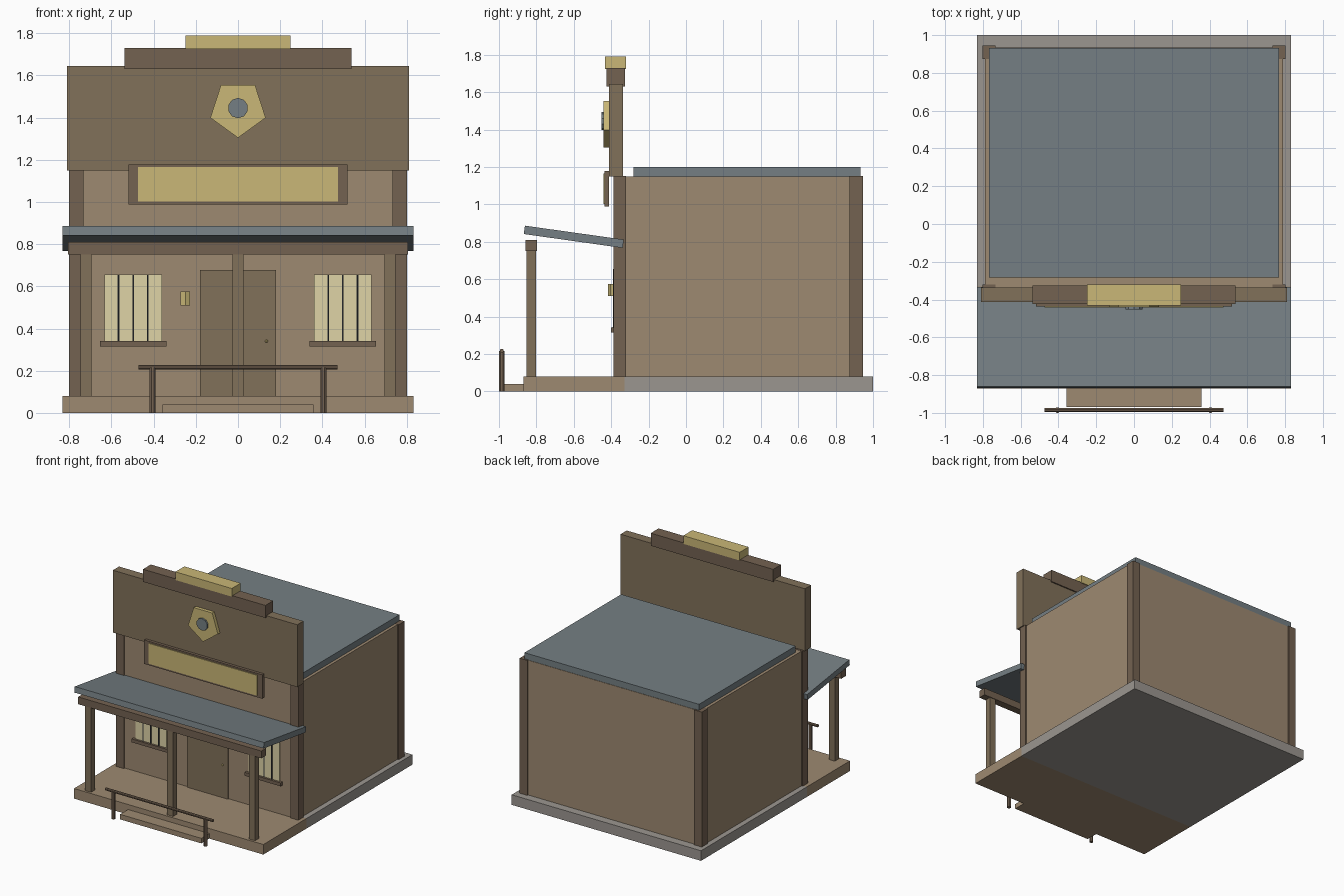
import bpy
import bmesh
from math import radians, pi
from mathutils import Matrix

if "Cube" in bpy.data.objects:
    bpy.data.objects.remove(bpy.data.objects["Cube"])


def material(name, r, g, b):
    m = bpy.data.materials.new(name)
    lin = [(c / 255) ** 2.2 for c in (r, g, b)]
    m.diffuse_color = (*lin, 1)
    m.use_nodes = True
    m.node_tree.nodes["Principled BSDF"].inputs["Base Color"].default_value = m.diffuse_color
    return m


WALL = material("wall_wood", 156, 136, 112)
FACADE = material("facade_wood", 128, 112, 90)
TRIM = material("trim_wood", 115, 98, 82)
GOLD = material("gold", 200, 182, 118)
ROOF = material("roof_slate", 116, 126, 130)
STONE = material("stone", 154, 149, 143)
PANE = material("lit_pane", 222, 210, 165)
IRON = material("iron", 55, 58, 62)


def finish(name, bm, mat):
    bmesh.ops.recalc_face_normals(bm, faces=bm.faces)
    me = bpy.data.meshes.new(name)
    bm.to_mesh(me)
    bm.free()
    me.materials.append(mat)
    ob = bpy.data.objects.new(name, me)
    bpy.context.collection.objects.link(ob)
    return ob


def box(name, x, y, z, mat):
    """Box from (min, max) ranges."""
    bm = bmesh.new()
    bmesh.ops.create_cube(bm, size=1)
    for v in bm.verts:
        v.co = [r[0] if c < 0 else r[1] for c, r in zip(v.co, (x, y, z))]
    return finish(name, bm, mat)


def prism(name, centre, radius, depth, sides, mat, axis="Z", spin=0):
    """Regular prism along an axis, spin turns it about its own axis."""
    turn = {"Z": Matrix(), "Y": Matrix.Rotation(pi / 2, 4, "X"),
            "X": Matrix.Rotation(pi / 2, 4, "Y")}[axis]
    bm = bmesh.new()
    bmesh.ops.create_cone(
        bm, cap_ends=True, segments=sides, radius1=radius, radius2=radius, depth=depth,
        matrix=Matrix.Translation(centre) @ turn @ Matrix.Rotation(spin, 4, "Z"))
    return finish(name, bm, mat)


def span(c, half):
    return (c - half, c + half)


# Ground works
box("foundation", (-0.832, 0.832), (-0.33, 1.0), (0, 0.08), STONE)
box("porch_deck", (-0.832, 0.832), (-0.87, -0.33), (0, 0.08), WALL)
box("porch_step", (-0.357, 0.357), (-0.97, -0.865), (0, 0.04), WALL)

# Main building
box("building_body", (-0.79, 0.79), (-0.375, 0.935), (0.08, 1.15), WALL)
box("main_roof", (-0.767, 0.767), (-0.282, 0.932), (1.15, 1.2), ROOF)
for s in (-1, 1):
    for tag, y in (("front", (-0.387, -0.32)), ("back", (0.873, 0.945))):
        box("corner_post_" + tag, span(s * 0.767, 0.034), y, (0.08, 1.152), TRIM)

# False front
box("false_front", (-0.81, 0.81), (-0.413, -0.336), (1.15, 1.645), FACADE)
box("false_front_cap", (-0.538, 0.538), (-0.424, -0.326), (1.63, 1.73), TRIM)
box("false_front_crest", (-0.248, 0.248), (-0.432, -0.32), (1.725, 1.79), GOLD)
prism("pentagon_badge", (0, -0.425, 1.442), 0.138, 0.03, 5, GOLD, "Y", pi)
prism("badge_centre", (0, -0.44, 1.445), 0.048, 0.026, 10, ROOF, "Y")
box("sign_frame", (-0.519, 0.519), (-0.436, -0.411), (0.988, 1.178), TRIM)
box("sign_panel", (-0.475, 0.475), (-0.442, -0.43), (1.003, 1.165), GOLD)

# Porch roof, beam and posts
roof = box("porch_roof", (-0.832, 0.832), (-0.267, 0.267), (-0.0225, 0.0225), ROOF)
roof.location = (0, -0.6, 0.827)
roof.rotation_euler.x = radians(-8)
box("porch_beam", (-0.805, 0.805), (-0.857, -0.797), (0.752, 0.81), TRIM)
for x in (-0.72, 0, 0.72):
    box("porch_post", span(x, 0.026), (-0.852, -0.802), (0.08, 0.755), FACADE)

# Door, knob and lantern
box("door", (-0.18, 0.18), (-0.385, -0.37), (0.08, 0.678), FACADE)
bm = bmesh.new()
bmesh.ops.create_icosphere(bm, subdivisions=1, radius=0.008,
                           matrix=Matrix.Translation((0.135, -0.387, 0.34)))
finish("door_knob", bm, GOLD)
prism("wall_lantern", (-0.25, -0.39, 0.543), 0.027, 0.066, 6, GOLD)

# Barred windows
for s in (-1, 1):
    cx = s * 0.497
    box("window_pane", span(cx, 0.136), (-0.383, -0.37), (0.34, 0.655), PANE)
    box("window_sill", span(cx, 0.158), (-0.4, -0.37), (0.315, 0.342), TRIM)
    for i in (-1, 0, 1):
        prism("window_bar", (cx + i * 0.069, -0.384, 0.498), 0.005, 0.313, 6, IRON)

# Hitching rail
prism("hitching_rail", (0, -0.985, 0.217), 0.011, 0.945, 8, TRIM, "X", pi / 8)
for s in (-1, 1):
    prism("hitching_post", (s * 0.405, -0.985, 0.108), 0.0155, 0.216, 8, TRIM, "Z", pi / 8)
